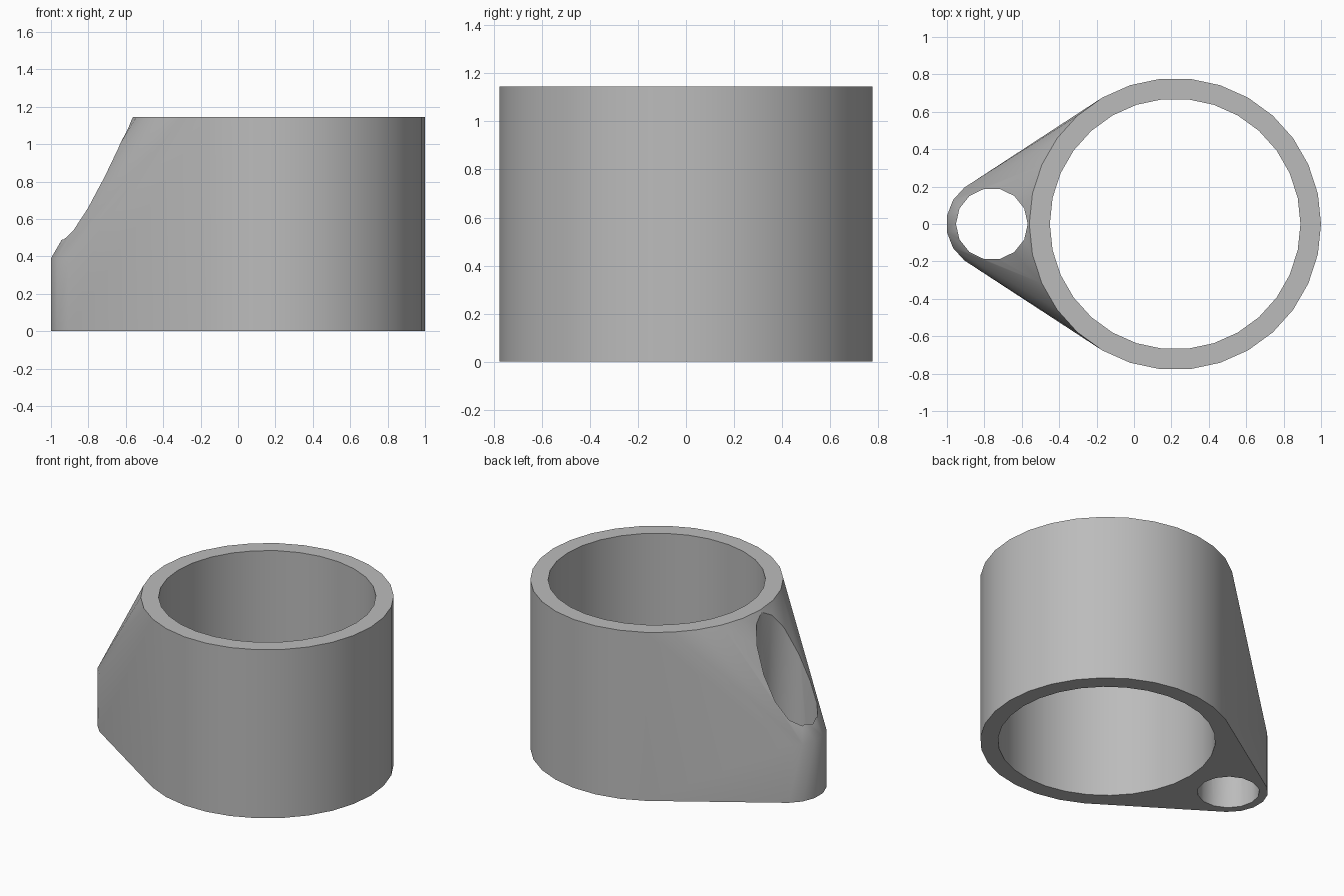
import bpy, bmesh
from math import cos, sin, tau

cube = bpy.data.objects.get("Cube")
if cube:
    bpy.data.objects.remove(cube, do_unlink=True)

MAIN_X, PIN_X = 0.22, -0.76
HEIGHT, PIN_HEIGHT = 1.146, 0.39

grey = bpy.data.materials.new("plain grey")
grey.use_nodes = True
colour = (0.5, 0.5, 0.5, 1)
grey.diffuse_color = colour
grey.node_tree.nodes["Principled BSDF"].inputs["Base Color"].default_value = colour


def ring(x, radius, sides, z):
    return [(x + radius * cos(tau * i / sides), radius * sin(tau * i / sides), z)
            for i in range(sides)]


def hull(name, points):
    """Object wrapping the points in a convex skin."""
    bm = bmesh.new()
    for p in points:
        bm.verts.new(p)
    bmesh.ops.convex_hull(bm, input=bm.verts)
    bmesh.ops.dissolve_limit(bm, angle_limit=0.002, verts=bm.verts, edges=bm.edges)
    bmesh.ops.recalc_face_normals(bm, faces=bm.faces)
    mesh = bpy.data.meshes.new(name)
    bm.to_mesh(mesh)
    bm.free()
    mesh.materials.append(grey)
    obj = bpy.data.objects.new(name, mesh)
    bpy.context.collection.objects.link(obj)
    return obj


def cylinder(x, radius, sides, bottom, top):
    return ring(x, radius, sides, bottom) + ring(x, radius, sides, top)


# Body: tall sleeve blended into a short pin boss
body = hull("sleeve_body", cylinder(MAIN_X, 0.78, 30, 0, HEIGHT)
            + cylinder(PIN_X, 0.244, 17, 0, PIN_HEIGHT))

# Bores cut right through the body
for name, x, radius, sides in (("main_bore", MAIN_X, 0.67, 30),
                               ("pin_bore", PIN_X, 0.192, 14)):
    cutter = hull(name + "_cutter", cylinder(x, radius, sides, -0.2, HEIGHT + 0.2))
    cutter.hide_render = True
    cut = body.modifiers.new(name, 'BOOLEAN')
    cut.operation = 'DIFFERENCE'
    cut.solver = 'EXACT'
    cut.object = cutter
    bpy.context.view_layer.objects.active = body
    with bpy.context.temp_override(object=body, active_object=body):
        bpy.ops.object.modifier_apply(modifier=name)
    bpy.data.objects.remove(cutter, do_unlink=True)

# Smooth walls with crisp rims
bpy.ops.object.select_all(action='DESELECT')
body.select_set(True)
bpy.context.view_layer.objects.active = body
bpy.ops.object.shade_smooth_by_angle(angle=0.52)
